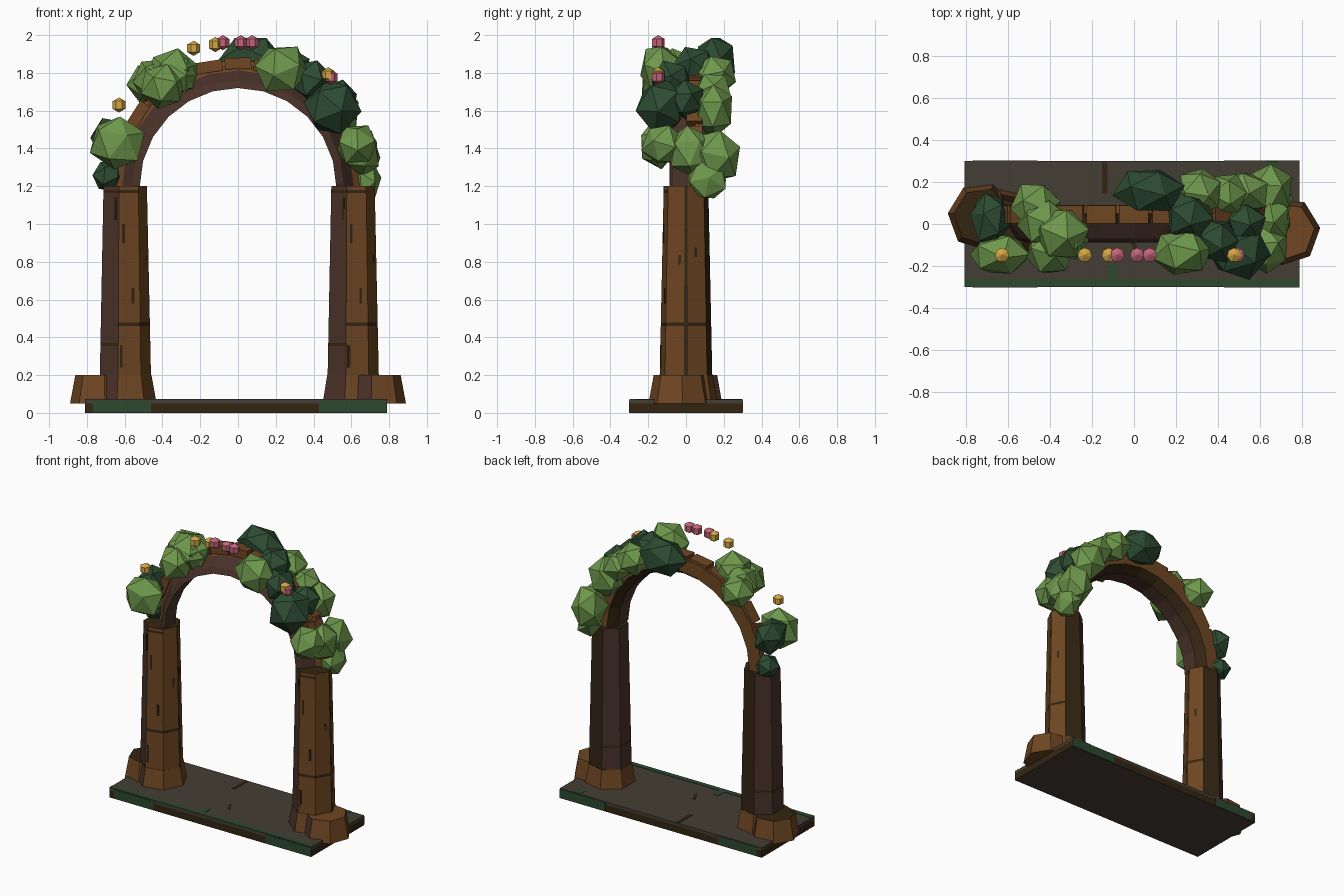
import bpy, bmesh, math, random
from mathutils import Vector, Matrix, Euler

random.seed(4)
if "Cube" in bpy.data.objects:
    bpy.data.objects.remove(bpy.data.objects["Cube"])


def material(name, *rgb):
    lin = [((c / 255 + 0.055) / 1.055) ** 2.4 for c in rgb] + [1]
    m = bpy.data.materials.new(name)
    m.use_nodes = True
    m.diffuse_color = lin
    m.node_tree.nodes["Principled BSDF"].inputs["Base Color"].default_value = lin
    return m


brown = material("brown bark", 110, 70, 34)
bark = material("dark bark", 74, 50, 41)
crack = material("crack brown", 52, 37, 18)
stone = material("stone", 68, 62, 52)
moss = material("moss", 44, 72, 47)
leaf = material("light leaf", 110, 152, 76)
dark_leaf = material("dark leaf", 45, 76, 50)
yellow = material("yellow petal", 212, 166, 68)
pink = material("pink petal", 196, 100, 122)


def finish(bm, name, mats):
    bmesh.ops.recalc_face_normals(bm, faces=bm.faces)
    me = bpy.data.meshes.new(name)
    bm.to_mesh(me)
    bm.free()
    for m in mats:
        me.materials.append(m)
    ob = bpy.data.objects.new(name, me)
    bpy.context.collection.objects.link(ob)
    return ob


def box(name, center, size, mat, rot=(0, 0, 0)):
    bm = bmesh.new()
    mx = Matrix.Translation(center) @ Euler(rot).to_matrix().to_4x4() @ Matrix.Diagonal((*size, 1))
    bmesh.ops.create_cube(bm, size=1, matrix=mx)
    return finish(bm, name, [mat, stone])


def loft(name, rings, mats, rule):
    """Skin a list of equal rings; rule(level, side) gives the material slot."""
    bm = bmesh.new()
    rows = [[bm.verts.new(p) for p in ring] for ring in rings]
    n = len(rows[0])
    for k in range(len(rows) - 1):
        for i in range(n):
            j = (i + 1) % n
            f = bm.faces.new((rows[k][i], rows[k][j], rows[k + 1][j], rows[k + 1][i]))
            f.material_index = rule(k, i)
    bm.faces.new(rows[0])
    bm.faces.new(rows[-1]).material_index = 2
    return finish(bm, name, mats)


def ring(x, y, z, r, angles):
    return [(x + r * math.cos(a), y + r * math.sin(a), z) for a in angles]


# Slab: dark lower course and stone top course
low = box("slab_lower", (-0.01, 0, 0.025), (1.6, 0.6, 0.05), crack)
for f in low.data.polygons:
    f.material_index = 1 if f.normal.z < -0.5 else 0
box("slab_top", (-0.01, 0, 0.06), (1.6, 0.6, 0.02), stone)

# Moss and crack plates on the slab
box("moss_front_edge", (-0.01, -0.281, 0.071), (1.6, 0.036, 0.003), moss)
for end, y in (("front", -0.3), ("back", 0.3)):
    box("moss_" + end + "_right", (-0.615, y, 0.034), (0.31, 0.004, 0.062), moss)
    box("moss_" + end + "_left", (0.61, y, 0.034), (0.36, 0.004, 0.062), moss)
box("moss_patch_front", (-0.1, -0.23, 0.071), (0.04, 0.07, 0.003), moss)
box("moss_patch_back", (0.66, 0.27, 0.071), (0.06, 0.06, 0.003), moss)
box("slab_crack_back", (-0.14, 0.22, 0.071), (0.025, 0.15, 0.003), crack)
box("slab_crack_front", (0.0, -0.1, 0.071), (0.02, 0.08, 0.003), crack, (0, 0, 0.5))

# Seven-sided pillars with a split corner and horizontal cracks
step = math.tau / 7
side = [step * i for i in range(7)]
split = [0.07] + side[1:] + [-0.07]
levels = [0.05, 0.355, 0.37, 0.46, 0.478, 1.165, 1.18, 1.2]


def pillar_rule(k, i):
    if i in (1, 7) or (k == 1 and i in (2, 3, 4)) or (k == 3 and i in (0, 5, 6)) or (k == 5 and i in (4, 5)):
        return 2
    return 1 if i in (2, 3, 4) else 0


def root_rule(k, i):
    return 1 if i == 4 else 0


def pillar_radius(z):
    return 0.147 - 0.026 * z / 1.2


for name, s in (("right", -1), ("left", 1)):
    x = 0.603 * s
    rings = [ring(x, 0, z, pillar_radius(z), split) for z in levels]
    loft(name + "_pillar", rings, [brown, bark, crack], pillar_rule)
    # Short upright cracks lying on the faces: (face, sideways shift, height, length)
    for face, shift, z, length in ((5, -0.03, 0.95, 0.1), (5, 0.02, 0.62, 0.08), (5, -0.045, 0.3, 0.12),
                                   (6, 0.02, 0.8, 0.07), (4, 0.03, 1.08, 0.12), (0, 0.0, 0.85, 0.05)):
        a = step * (face + 0.5)
        d = pillar_radius(z) * math.cos(step / 2)
        box("bark_crack", (x + d * math.cos(a) - shift * math.sin(a), d * math.sin(a) + shift * math.cos(a), z),
            (0.006, 0.014, length), crack, (0, 0, a))
    # Root collar and the outer root chunk
    loft(name + "_collar", [ring(x, 0, 0.05, 0.172, side), ring(x, 0, 0.2, 0.145, side)],
         [brown, bark, crack], root_rule)
    turned = [a + (math.pi if s < 0 else 0) + 0.1 * s for a in side]
    cx, cy = 0.725 * s, -0.035 * s
    loft(name + "_root", [ring(cx, cy, 0.05, 0.165, turned), ring(cx, cy, 0.2, 0.137, turned)],
         [brown, bark, crack if s < 0 else brown], root_rule)

# Arch: leaning section swept over a half circle
section = [(-0.088, -0.085), (-0.07, -0.045), (0.01, 0.008), (0.05, 0.065),
           (0.09, 0.06), (0.09, -0.04), (0.03, -0.085)]


def arch_ring(a):
    return [((0.605 + d) * math.cos(a), y, 1.2 + (0.605 + d) * math.sin(a)) for y, d in section]


loft("arch", [arch_ring(math.pi * k / 12) for k in range(13)], [brown, bark, crack],
     lambda k, i: (1, 1, 0, 0, 0, 2, 1)[i])

# Loose bark blocks along the top of the arch
for k in range(11):
    a = math.radians(22 + 13.6 * k)
    box("arch_block", (0.65 * math.cos(a), 0.045, 1.2 + 0.65 * math.sin(a)),
        (0.06, 0.085, 0.14), brown, (0, -a + random.uniform(-0.1, 0.1), 0))


# Foliage: faceted clumps, (x, y, z, radii)
def clump(name, spots, mat):
    for x, y, z, *radii in spots:
        center = Vector((x, y, z))
        size = Vector(radii * 3 if len(radii) == 1 else radii) * 1.06
        bm = bmesh.new()
        turn = Euler([random.uniform(0, 0.6) for _ in range(3)]).to_matrix().to_4x4()
        bmesh.ops.create_icosphere(bm, subdivisions=1, radius=1, matrix=turn)
        for v in bm.verts:
            v.co = center + v.co * size * random.uniform(0.94, 1.06)
        finish(bm, name, [mat])


clump("light_foliage_right", [
    (-0.64, -0.145, 1.43, 0.14, 0.1, 0.14), (-0.47, 0.09, 1.74, 0.11), (-0.44, 0.01, 1.76, 0.12),
    (-0.4, -0.13, 1.73, 0.12), (-0.34, -0.05, 1.8, 0.13, 0.13, 0.12), (-0.32, -0.08, 1.79, 0.1)], leaf)
clump("light_foliage_left", [
    (0.23, -0.14, 1.82, 0.145, 0.11, 0.135), (0.31, 0.16, 1.79, 0.11), (0.53, 0.15, 1.6, 0.12, 0.1, 0.14),
    (0.65, 0.16, 1.36, 0.105, 0.13, 0.14), (0.63, -0.12, 1.42, 0.11), (0.66, 0.02, 1.38, 0.09, 0.12, 0.13),
    (0.68, 0.11, 1.23, 0.08, 0.11, 0.11), (0.44, 0.14, 1.7, 0.1)], leaf)
clump("dark_foliage", [
    (-0.685, 0.02, 1.45, 0.09, 0.13, 0.12), (-0.69, 0.06, 1.25, 0.08), (0.07, 0.16, 1.87, 0.16, 0.11, 0.13),
    (0.26, 0.04, 1.83, 0.115), (0.39, -0.08, 1.76, 0.105), (0.5, -0.13, 1.62, 0.145, 0.13, 0.145),
    (0.53, 0.0, 1.66, 0.1)], dark_leaf)

# Small blossoms along the front
blossoms = [(-0.63, 1.63, yellow), (-0.235, 1.93, yellow), (-0.12, 1.95, yellow),
            (0.478, 1.79, yellow), (-0.08, 1.96, pink), (0.015, 1.96, pink),
            (0.075, 1.96, pink), (0.493, 1.776, pink)]
for x, z, mat in blossoms:
    bm = bmesh.new()
    bmesh.ops.create_uvsphere(bm, u_segments=7, v_segments=3, radius=0.04,
                              matrix=Matrix.Translation((x, -0.148, z)))
    finish(bm, "blossom", [mat])
